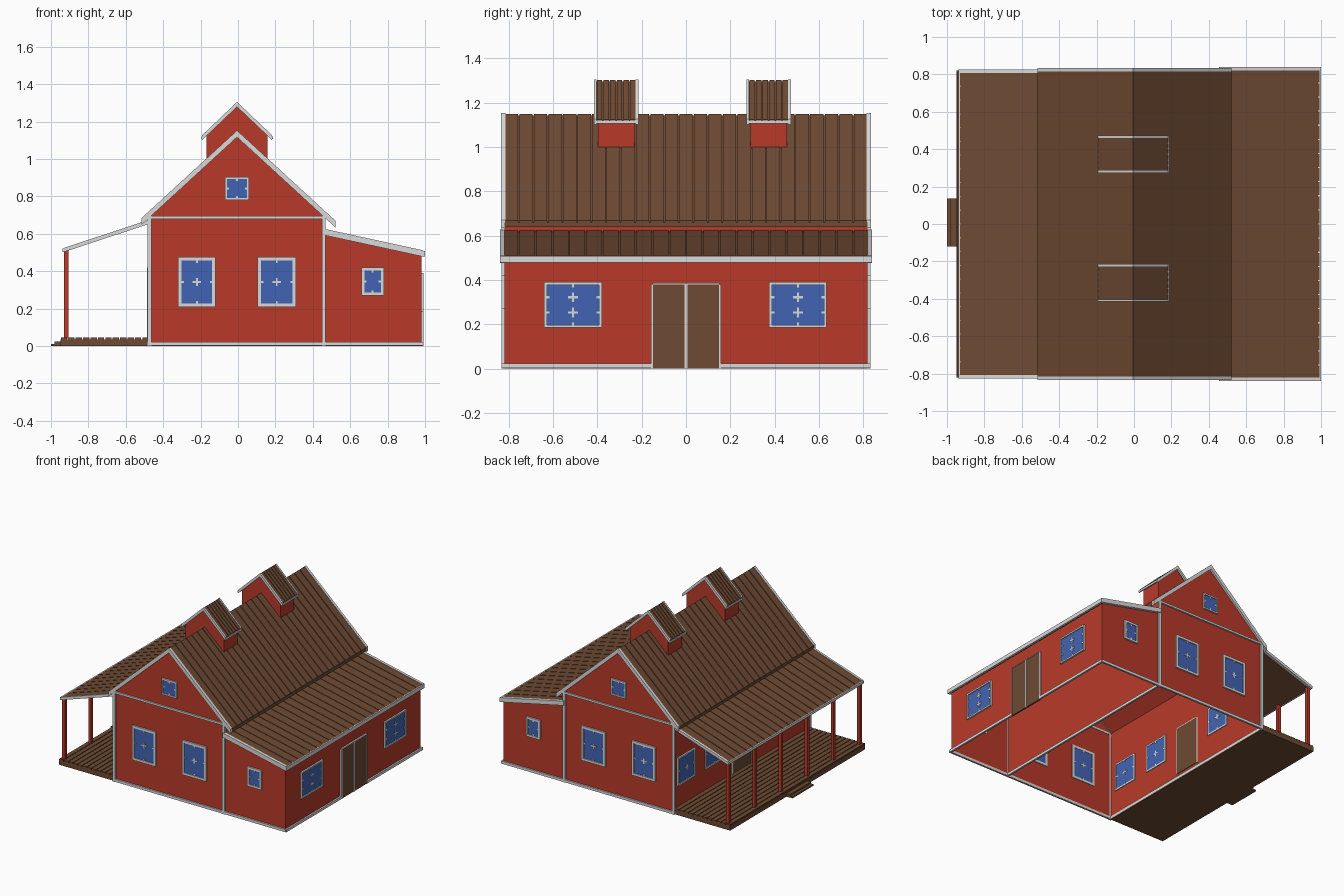
import bpy, bmesh

if "Cube" in bpy.data.objects:
    bpy.data.objects.remove(bpy.data.objects["Cube"])


def material(name, rgb):
    m = bpy.data.materials.new(name)
    m.diffuse_color = (*rgb, 1)
    m.use_nodes = True
    m.node_tree.nodes["Principled BSDF"].inputs["Base Color"].default_value = m.diffuse_color
    return m


RED = material("barn_red", (.48, .042, .022))
WHITE = material("trim_white", (.70, .70, .70))
BROWN = material("wood_brown", (.155, .068, .033))
BLUE = material("glass_blue", (.055, .125, .45))


def build(name, mat, parts):
    """Every part is an x-z profile extruded along y: (profile, y0, y1, skipped edges or None)."""
    bm = bmesh.new()
    for prof, y0, y1, skip in parts:
        a = [bm.verts.new((x, y0, z)) for x, z in prof]
        b = [bm.verts.new((x, y1, z)) for x, z in prof]
        bm.faces.new(a)
        bm.faces.new(b[::-1])
        n = len(prof)
        for i in range(n):
            if i not in skip:
                j = (i + 1) % n
                bm.faces.new((a[i], b[i], b[j], a[j]))
    bmesh.ops.recalc_face_normals(bm, faces=bm.faces)
    me = bpy.data.meshes.new(name)
    bm.to_mesh(me)
    bm.free()
    me.materials.append(mat)
    ob = bpy.data.objects.new(name, me)
    bpy.context.collection.objects.link(ob)
    return ob


def box(x0, x1, y0, y1, z0, z1):
    return ([(x0, z0), (x1, z0), (x1, z1), (x0, z1)], y0, y1, ())


def slab(p, q, t, y0, y1, lift=0):
    """Sloping board whose top edge runs from p to q."""
    (a, b), (c, d) = p, q
    return ([(a, b + lift), (c, d + lift), (c, d + lift - t), (a, b + lift - t)], y0, y1, ())


def planked(name, slopes, y0, y1, t, count):
    """Roof of planks laid side by side on a thin base."""
    parts, pitch = [], (y1 - y0) / count
    for p, q in slopes:
        parts.append(slab(p, q, t - .008, y0, y1, -.008))
        for i in range(count):
            parts.append(slab(p, q, .010, y0 + i * pitch + .003, y0 + (i + 1) * pitch - .003))
    return build(name, BROWN, parts)


def plate(axis, plane, out, u0, u1, z0, z1, d0=-.003, d1=.012):
    """Box lying on a wall: axis is the wall normal, out its direction."""
    lo, hi = sorted((plane + out * d0, plane + out * d1))
    return box(u0, u1, lo, hi, z0, z1) if axis == 'y' else box(lo, hi, u0, u1, z0, z1)


def window(name, axis, plane, out, u0, u1, z0, z1, cols=2, rows=2, plus=True, f=.018):
    def P(*r, d0=-.006, d1=.012):
        return plate(axis, plane, out, *r, d0=d0, d1=d1)
    build(name + "_glass", BLUE, [P(u0 + f / 2, u1 - f / 2, z0 + f / 2, z1 - f / 2, d0=-.004, d1=.005)])
    frame = [P(u0, u0 + f, z0, z1), P(u1 - f, u1, z0, z1),
             P(u0 + f, u1 - f, z0, z0 + f), P(u0 + f, u1 - f, z1 - f, z1)]
    us = [u0 + (u1 - u0) * i / cols for i in range(1, cols)]
    zs = [z0 + (z1 - z0) * i / rows for i in range(1, rows)]
    h, k = .005, .012
    for u in us:    # short bar ends at the frame
        frame += [P(u - h, u + h, z0 + f, z0 + f + k, d1=.008), P(u - h, u + h, z1 - f - k, z1 - f, d1=.008)]
    for z in zs:
        frame += [P(u0 + f, u0 + f + k, z - h, z + h, d1=.008), P(u1 - f - k, u1 - f, z - h, z + h, d1=.008)]
    if plus:        # small crosses where bars meet
        for u in us:
            for z in zs:
                frame += [P(u - .022, u + .022, z - h, z + h, d1=.008), P(u - h, u + h, z - .022, z + .022, d1=.0085)]
    build(name + "_frame", WHITE, frame)


# walls: hollow shells, open underneath
CX, L, R, S, Y = -.005, -.475, .46, .98, .82
build("main_walls", RED, [([(L, 0), (R, 0), (R, .69), (CX, 1.118), (L, .69)], -Y, Y, (0,))])
build("side_wing_walls", RED, [([(R, 0), (S, 0), (S, .48), (R, .594)], -Y, Y, (0, 3))])

# roofs
main = [((CX, 1.15), (-.515, .682)), ((CX, 1.15), (.52, .668))]
wing = [((R - .005, .625), (.993, .508))]
porch = [((L, .672), (-.93, .522))]
planked("main_roof", main, -Y, Y, .028, 25)
planked("side_wing_roof", wing, -.83, .83, .026, 22)
planked("porch_roof", porch, -.81, .81, .018, 22)

# white roof edges on both ends, and eave boards
rake = []
for s in (-1, 1):
    for slopes, y_in, y_out, t in ((main, .815, .835, .036), (wing, .82, .84, .034), (porch, .808, .825, .022)):
        for p, q in slopes:
            rake.append(slab(p, q, t, *sorted((s * y_in, s * y_out)), lift=.003))
rake.append(box(.984, 1.0, -.84, .84, .478, .508))
rake.append(box(-.938, -.928, -.825, .825, .503, .522))
build("roof_trim", WHITE, rake)

# corner, gable and base trim
trim = []
for s in (-1, 1):
    for u0, u1, z0, z1 in ((L - .008, L + .012, 0, .69), (R - .012, R + .008, 0, .69),
                           (L, R, .68, .695), (L, S + .008, .002, .022)):
        trim.append(plate('y', s * Y, s, u0, u1, z0, z1))
    y0, y1 = sorted((s * .155, s * (Y + .01)))
    trim.append(plate('x', S, 1, y0, y1, .002, .022))
trim += [plate('x', L, -1, -Y, Y, .002, .022), plate('x', R, 1, -Y, Y, .002, .022)]
build("wall_trim", WHITE, trim)

# windows on front and back
for side, s in (("front", -1), ("back", 1)):
    window(side + "_left_window", 'y', s * Y, s, -.32, -.12, .21, .475)
    window(side + "_right_window", 'y', s * Y, s, .105, .31, .21, .475)
    window(side + "_gable_window", 'y', s * Y, s, -.07, .06, .78, .905, plus=False, f=.011)
    window(side + "_wing_window", 'y', s * Y, s, .66, .78, .27, .42, plus=False, f=.016)

# windows on the wing and under the porch
for n, y in (("near", -.51), ("far", .505)):
    window(n + "_side_window", 'x', S, 1, y - .13, y + .13, .185, .39, rows=3, f=.012)
for i, y in enumerate((-.66, -.325, .345, .68)):
    window("porch_window_%d" % i, 'x', L, -1, y - .105, y + .105, .205, .42, f=.012)


# doors
def door(name, plane, out, y0, y1, z0, z1, double):
    build(name, BROWN, [plate('x', plane, out, y0, y1, z0, z1, -.004, .008)])
    edges = [plate('x', plane, out, y0 - .006, y0 + .002, z0, z1), plate('x', plane, out, y1 - .002, y1 + .006, z0, z1),
             plate('x', plane, out, y0, y1, z1, z1 + .006)]
    if double:
        c = (y0 + y1) / 2
        edges.append(plate('x', plane, out, c - .006, c + .006, z0, z1))
    build(name + "_frame", WHITE, edges)


door("wing_double_door", S, 1, -.152, .152, 0, .38, True)
door("porch_door", L, -1, -.1, .12, .045, .41, False)

# porch deck of long planks, with steps
deck = [box(-.95, L, -.82, .82, 0, .036)]
w = (.95 + L) / 12
for i in range(12):
    deck.append(box(-.95 + i * w + .003, -.95 + (i + 1) * w - .003, -.82, .82, .03, .045))
build("porch_deck", BROWN, deck)
build("porch_steps", BROWN, [box(-1, -.95, -.12, .135, 0, .012), box(-.98, -.95, -.12, .135, .012, .025)])

# porch posts
build("porch_posts", RED, [box(-.93, -.906, y - .012, y + .012, .04, .518)
                           for y in (-.795 + i * .318 for i in range(6))])

# roof turrets
for n, y in (("front", -.315), ("back", .373)):
    build(n + "_turret_walls", RED,
          [([(-.168, .975), (.158, .975), (.158, 1.125), (CX, 1.282), (-.168, 1.125)], y - .083, y + .083, (0,))])
    slopes = [((CX, 1.303), (-.192, 1.125)), ((CX, 1.303), (.182, 1.125))]
    planked(n + "_turret_roof", slopes, y - .09, y + .09, .02, 6)
    edge = [slab(p, q, .026, *sorted((y + s * .088, y + s * .1)), lift=.002) for s in (-1, 1) for p, q in slopes]
    edge += [box(x - .004, x + .004, y - .1, y + .1, 1.106, 1.12) for x in (-.192, .182)]
    build(n + "_turret_trim", WHITE, edge)
